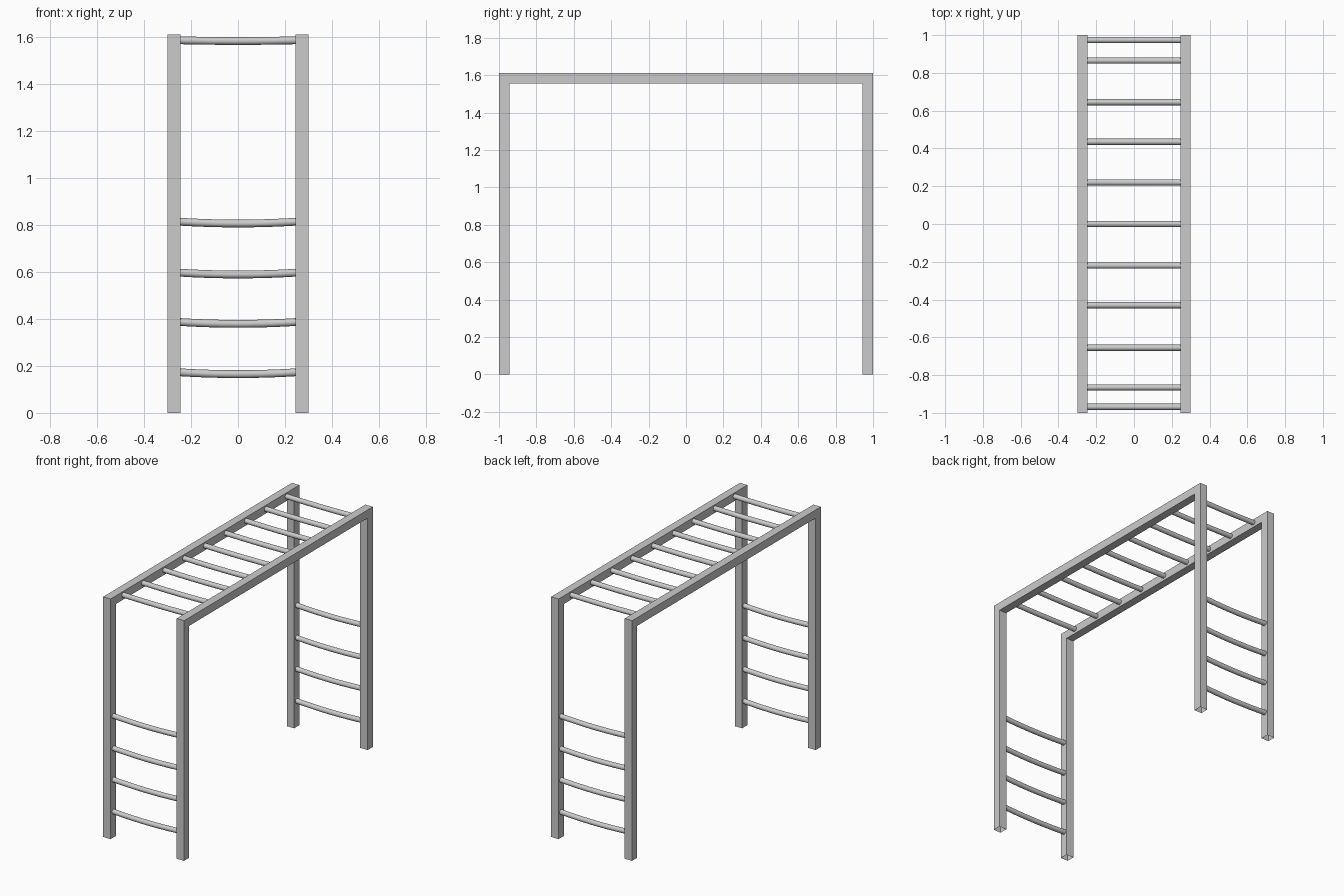
import bpy
import bmesh
from math import cos, sin, tau
from mathutils import Vector

if "Cube" in bpy.data.objects:
    bpy.data.objects.remove(bpy.data.objects["Cube"], do_unlink=True)

HEIGHT, HALF_LENGTH, HALF_WIDTH, BAR = 1.61, 1.0, 0.30, 0.055

steel = bpy.data.materials.new("grey steel")
steel.use_nodes = True
GREY = (0.6, 0.6, 0.6, 1)
steel.diffuse_color = GREY
steel.node_tree.nodes["Principled BSDF"].inputs["Base Color"].default_value = GREY


def add_object(name, bm, smooth=False):
    bmesh.ops.recalc_face_normals(bm, faces=bm.faces)
    mesh = bpy.data.meshes.new(name)
    bm.to_mesh(mesh)
    bm.free()
    mesh.materials.append(steel)
    for face in mesh.polygons:
        face.use_smooth = smooth
    obj = bpy.data.objects.new(name, mesh)
    bpy.context.collection.objects.link(obj)
    return obj


def side_frame(name, x):
    """Square-tube arch: two legs and a top rail in one piece, open at the feet."""
    bm = bmesh.new()
    inner, under = HALF_LENGTH - BAR, HEIGHT - BAR
    outside = [(-HALF_LENGTH, 0), (-HALF_LENGTH, HEIGHT), (HALF_LENGTH, HEIGHT), (HALF_LENGTH, 0)]
    inside = [(inner, 0), (inner, under), (-inner, under), (-inner, 0)]
    face = bm.faces.new([bm.verts.new((x, y, z)) for y, z in outside + inside])
    result = bmesh.ops.extrude_face_region(bm, geom=[face], use_keep_orig=True)
    moved = [v for v in result["geom"] if isinstance(v, bmesh.types.BMVert)]
    bmesh.ops.translate(bm, verts=moved, vec=(BAR, 0, 0))
    bmesh.ops.recalc_face_normals(bm, faces=bm.faces)
    feet = [f for f in bm.faces if f.calc_center_median().z < 0.001]
    bmesh.ops.delete(bm, geom=feet, context="FACES_ONLY")
    add_object(name, bm)


def rung(name, y, z, sag, radius=0.0165, sides=16, steps=10):
    """Round bar between the side frames, bowed down in the middle."""
    bm = bmesh.new()
    reach = HALF_WIDTH - BAR + 0.005
    rings = []
    for i in range(steps + 1):
        t = 2 * i / steps - 1
        centre = Vector((t * reach, y, z - sag * (1 - t * t)))
        rings.append([bm.verts.new(centre + Vector((0, radius * cos(tau * k / sides),
                                                    radius * sin(tau * k / sides))))
                      for k in range(sides)])
    for a, b in zip(rings, rings[1:]):
        for k in range(sides):
            n = (k + 1) % sides
            bm.faces.new((a[k], a[n], b[n], b[k]))
    add_object(name, bm, smooth=True)


# Side frames
side_frame("right_frame", -HALF_WIDTH)
side_frame("left_frame", HALF_WIDTH - BAR)

# Overhead rungs
for i, y in enumerate((-0.865, -0.655, -0.43, -0.22, 0, 0.22, 0.435, 0.645, 0.865)):
    rung(f"overhead_rung_{i + 1}", y, 1.586, 0.003)

# Ladder rungs at both ends
for end, y in (("front", -0.968), ("back", 0.974)):
    for i, z in enumerate((0.173, 0.387, 0.597, 0.814)):
        rung(f"{end}_ladder_rung_{i + 1}", y, z, 0.008)
